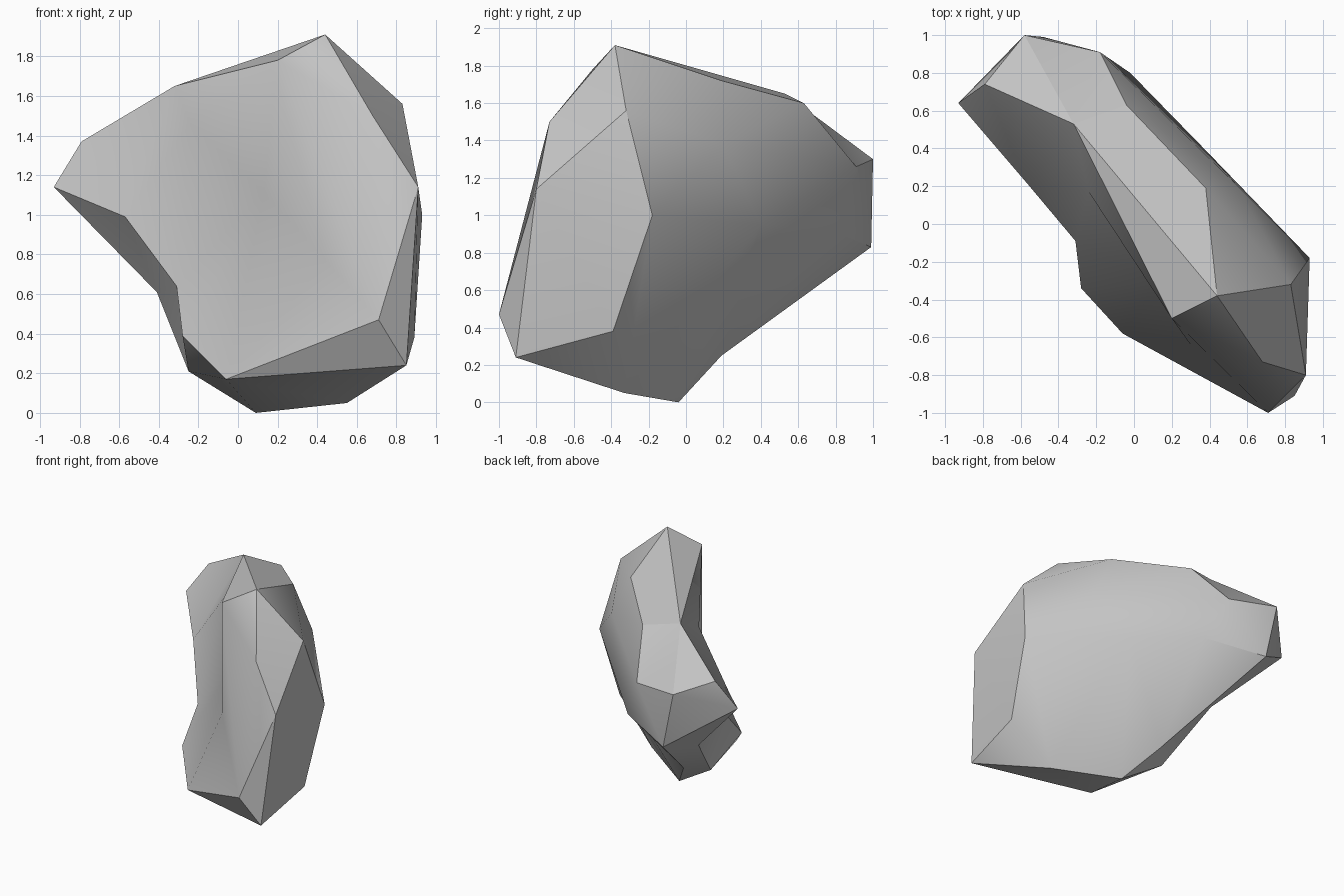
import bpy, bmesh
from mathutils import Vector
from mathutils.geometry import delaunay_2d_cdt

if "Cube" in bpy.data.objects:
    bpy.data.objects.remove(bpy.data.objects["Cube"])

# Outline of the broad front side, clockwise from the left tip (points 0-9)
front_rim = [(-.93, .64, 1.14), (-.79, .74, 1.37), (-.32, .53, 1.65), (.44, -.38, 1.91),
             (.68, -.73, 1.5), (.91, -.8, 1.14), (.85, -.91, .24), (-.06, -.58, .17),
             (-.25, .03, .21), (-.41, .42, .61)]
# Front relief: chipped hollow first, then ridge and corner points (10-17)
front_relief = [(-.24, .17, 1.46), (.13, -.31, 1.11), (.3, -.64, .93), (.2, -.5, 1.78),
                (.71, -1, .47), (-.28, -.34, .39), (-.31, -.09, .64), (-.57, .22, .99)]
# Outline of the broad back side, same direction (0-10), and its bulge (11-13)
back_rim = [(-.58, 1, 1.3), (-.18, .91, 1.26), (-.04, .63, 1.6), (.38, .19, 1.72),
            (.83, -.32, 1.56), (.93, -.18, 1.0), (.89, -.39, .38), (.55, -.33, .05),
            (.09, -.04, 0), (-.11, .19, .25), (-.48, .99, .83)]
back_relief = [(-.02, .8, .91), (.55, .2, 1.38), (.37, .4, .95)]

bm = bmesh.new()
soft_edges = set()


def sheet(rim, relief, creases, soft):
    """Fill an outline, seen along the slab's thickness, through its relief points."""
    verts = [bm.verts.new(p) for p in rim + relief]
    n = len(rim)
    flat = [Vector((v.co.x - v.co.y, v.co.z)) for v in verts]
    edges = [(i, (i + 1) % n) for i in range(n)] + creases
    out = delaunay_2d_cdt(flat, edges, [], 1, 1e-5)
    for tri in out[2]:
        bm.faces.new([verts[out[3][i][0]] for i in tri])
    soft_edges.update(frozenset((verts[a], verts[b])) for a, b in soft)
    return verts[:n]


def zip_loops(a, b):
    """Join two loops with triangles, always taking the shorter diagonal."""
    i = j = 0
    while i < len(a) or j < len(b):
        p, q = a[i % len(a)], b[j % len(b)]
        p2, q2 = a[(i + 1) % len(a)], b[(j + 1) % len(b)]
        step_a = j == len(b) or (i < len(a) and (p2.co - q.co).length <= (p.co - q2.co).length)
        bm.faces.new((p, q, p2 if step_a else q2))
        if step_a:
            i += 1
        else:
            j += 1


# Broad sides and the faceted edge between them
front = sheet(front_rim, front_relief,
              [(10, 11), (11, 12), (12, 13), (11, 13), (10, 13), (13, 14), (11, 15)],
              [(13, 4), (10, 13), (13, 14)])
back = sheet(back_rim, back_relief,
             [(1, 12), (12, 5), (13, 5), (12, 3), (11, 13), (7, 13)],
             [(1, 11), (1, 12), (6, 7), (11, 13), (12, 13)])
zip_loops(front, back)
bmesh.ops.recalc_face_normals(bm, faces=bm.faces[:])

# Soft broad faces, crisp chipped edges
for face in bm.faces:
    face.smooth = True
for edge in bm.edges:
    edge.smooth = edge.calc_face_angle(0) < .52 or frozenset(edge.verts) in soft_edges

mesh = bpy.data.meshes.new("rock")
bm.to_mesh(mesh)
bm.free()
rock = bpy.data.objects.new("rock", mesh)
bpy.context.collection.objects.link(rock)

stone = bpy.data.materials.new("grey stone")
stone.diffuse_color = (.55, .55, .55, 1)
stone.use_nodes = True
stone.node_tree.nodes["Principled BSDF"].inputs["Base Color"].default_value = stone.diffuse_color
mesh.materials.append(stone)
